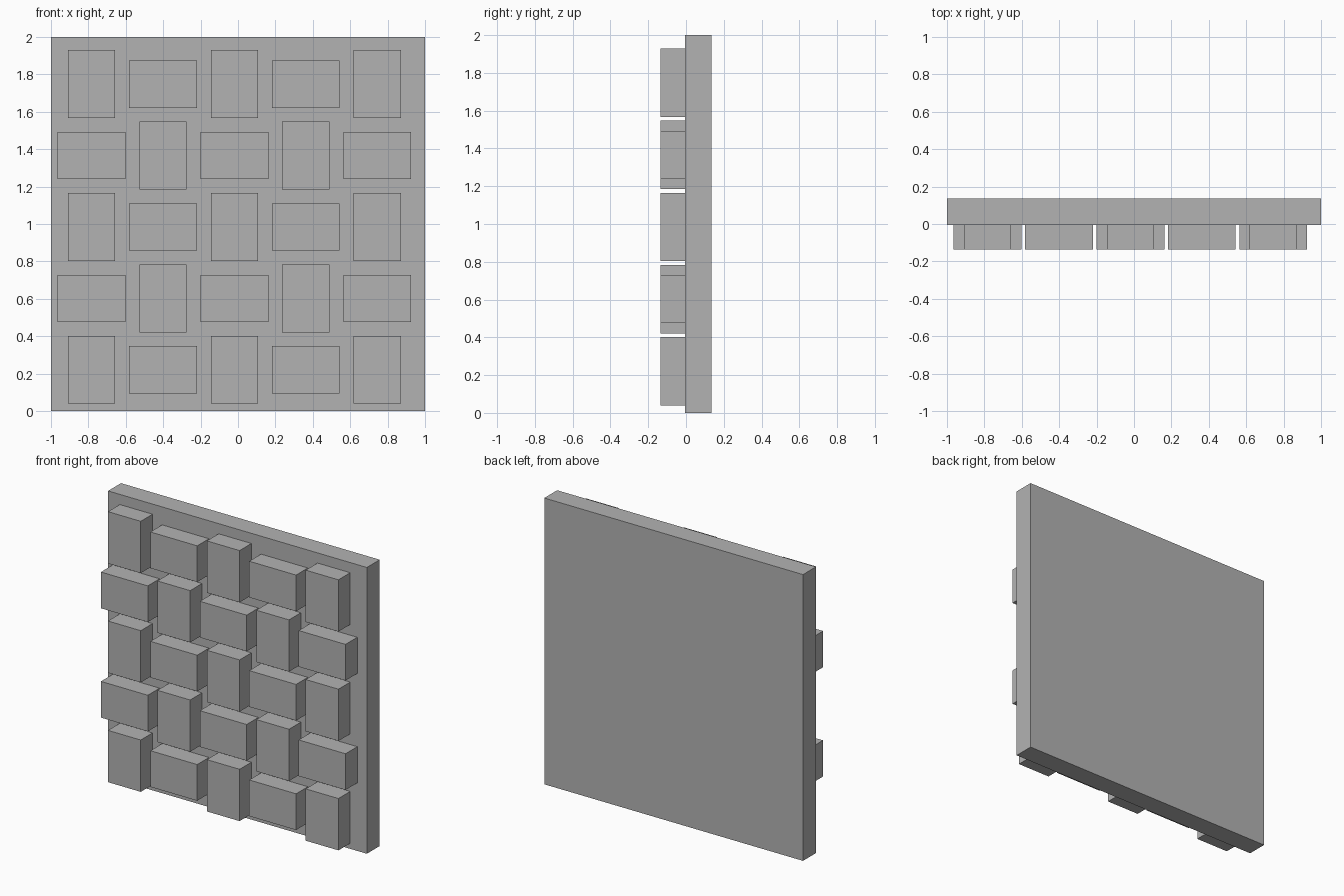
import bpy

if "Cube" in bpy.data.objects:
    bpy.data.objects.remove(bpy.data.objects["Cube"])

# Single plain grey for the whole tile
grey = bpy.data.materials.new("stone_grey")
grey.diffuse_color = (0.45, 0.45, 0.45, 1)
grey.use_nodes = True
grey.node_tree.nodes["Principled BSDF"].inputs["Base Color"].default_value = grey.diffuse_color


def box(name, x, y, z):
    """Box from (min, max) ranges on each axis."""
    bpy.ops.mesh.primitive_cube_add(size=1)
    ob = bpy.context.object
    ob.name = name
    ob.location = [(a + b) / 2 for a, b in (x, y, z)]
    ob.scale = [b - a for a, b in (x, y, z)]
    bpy.ops.object.transform_apply(location=True, rotation=False, scale=True)
    ob.data.materials.append(grey)
    return ob


FRONT, SEAM, BACK = -0.136, -0.006, 0.136
LONG, SHORT = 0.362, 0.253      # brick face size
PITCH = 0.382                   # grid spacing
X0, Z0 = -0.783, 0.220          # centre of the lower left brick

# Backing slab
box("back_panel", (-1, 1), (SEAM, BACK), (0, 2))

# Basket-weave bricks: upright and flat ones alternate
for row in range(5):
    for col in range(5):
        upright = (row + col) % 2 == 0
        w, h = (SHORT, LONG) if upright else (LONG, SHORT)
        cx, cz = X0 + col * PITCH, Z0 + row * PITCH
        kind = "upright" if upright else "flat"
        box(f"{kind}_brick_{row}_{col}",
            (cx - w / 2, cx + w / 2), (FRONT, SEAM), (cz - h / 2, cz + h / 2))
